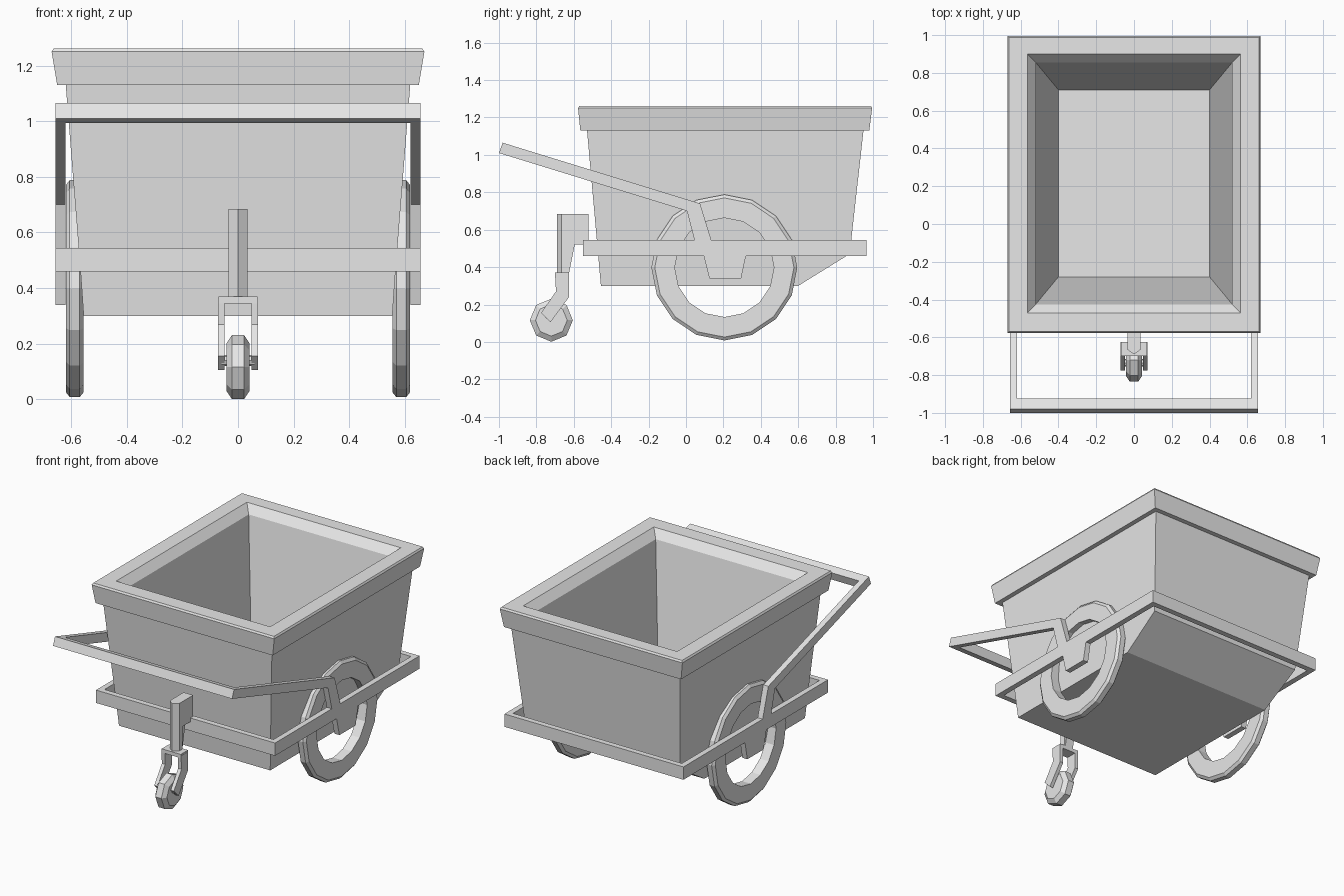
import bpy, bmesh, math

cube = bpy.data.objects.get("Cube")
if cube:
    bpy.data.objects.remove(cube, do_unlink=True)

GREY = (0.8, 0.8, 0.8, 1)
grey = bpy.data.materials.new("plain_grey")
grey.use_nodes = True
grey.diffuse_color = GREY
grey.node_tree.nodes["Principled BSDF"].inputs["Base Color"].default_value = GREY


def finish(name, bm):
    bmesh.ops.recalc_face_normals(bm, faces=bm.faces)
    mesh = bpy.data.meshes.new(name)
    bm.to_mesh(mesh)
    bm.free()
    mesh.materials.append(grey)
    obj = bpy.data.objects.new(name, mesh)
    bpy.context.collection.objects.link(obj)
    return obj


def loft(name, loops, closed=False):
    """Skin a list of point loops; cap the ends, or join last to first."""
    bm = bmesh.new()
    rings = [[bm.verts.new(p) for p in loop] for loop in loops]
    pairs = list(zip(rings, rings[1:]))
    if closed:
        pairs.append((rings[-1], rings[0]))
    else:
        bm.faces.new(rings[0])
        bm.faces.new(rings[-1])
    for a, b in pairs:
        n = len(a)
        for i in range(n):
            j = (i + 1) % n
            bm.faces.new((a[i], a[j], b[j], b[i]))
    return finish(name, bm)


def rect(half_x, y0, y1, z):
    return [(-half_x, y0, z), (half_x, y0, z), (half_x, y1, z), (-half_x, y1, z)]


def plate(name, x0, x1, profile):
    """Side profile of (y, z) points extruded from x0 to x1."""
    return loft(name, [[(x, y, z) for y, z in profile] for x in (x0, x1)])


def box(name, x0, x1, y0, y1, z0, z1):
    return plate(name, x0, x1, [(y0, z0), (y1, z0), (y1, z1), (y0, z1)])


def wheel(name, cx, cy, cz, sides, section, closed):
    """Turn a section of (x offset, radius) points about a sideways axle."""
    angles = [math.tau * i / sides for i in range(sides)]
    return loft(name, [[(cx + dx, cy + r * math.cos(a), cz + r * math.sin(a))
                        for a in angles] for dx, r in section], closed)


# Tub: tapered outside with a sloped back underside, hollow inside
tub_top = rect(0.52, -0.425, 0.855, 1.21)
loft("tub", [
    rect(0.555, -0.455, 0.60, 0.30),
    rect(0.567, -0.47, 0.875, 0.47),
    rect(0.62, -0.53, 0.95, 1.14),
    tub_top,
    rect(0.40, -0.28, 0.71, 0.40),
])

# Rim: thick collar with a softened upper edge and chamfered mouth
loft("tub_rim", [
    rect(0.60, -0.51, 0.93, 1.13),
    rect(0.65, -0.565, 0.98, 1.13),
    rect(0.67, -0.577, 0.995, 1.25),
    rect(0.663, -0.57, 0.988, 1.262),
    rect(0.565, -0.47, 0.90, 1.262),
    tub_top,
], closed=True)

# Belt frame around the tub
BAR_IN, BAR_OUT = 0.62, 0.657
belt = [rect(BAR_OUT, -0.55, 0.965, z) for z in (0.46, 0.545)]
inner = [rect(BAR_IN, -0.513, 0.928, z) for z in (0.545, 0.46)]
loft("belt_frame", belt + inner, closed=True)

# Push handle, axle brackets and large wheels on both sides
for side, s in (("left", 1), ("right", -1)):
    x0, x1 = s * BAR_IN, s * BAR_OUT
    plate(side + "_handle_arm", x0, x1,
          [(-1.0, 1.01), (0.005, 0.70), (0.075, 0.74), (-0.98, 1.065)])
    plate(side + "_handle_post", x0, x1,
          [(0.045, 0.545), (0.135, 0.545), (0.075, 0.74), (0.005, 0.70)])
    plate(side + "_axle_bracket", x0, x1,
          [(0.095, 0.46), (0.125, 0.34), (0.295, 0.34), (0.32, 0.46)])
    wheel(side + "_wheel", s * 0.587, 0.205, 0.398, 16,
          [(-0.032, 0.265), (-0.032, 0.372), (-0.018, 0.39),
           (0.018, 0.39), (0.032, 0.372), (0.032, 0.265)], True)

plate("handle_crossbar", -BAR_IN, BAR_IN,
      [(-1.0, 1.01), (-0.943, 0.993), (-0.925, 1.048), (-0.98, 1.065)])

# Caster stem with a pointed leading edge, a mount block and a brace
stem = [(-0.035, -0.63), (-0.035, -0.665), (0, -0.69), (0.035, -0.665), (0.035, -0.63)]
loft("caster_stem", [[(x, y, z) for x, y in stem] for z in (0.37, 0.685)])
box("caster_mount", -0.035, 0.035, -0.63, -0.52, 0.52, 0.685)
plate("caster_brace", -0.03, 0.03,
      [(-0.63, 0.37), (-0.63, 0.52), (-0.595, 0.52), (-0.625, 0.37)])

# Caster fork: top plate and two bent legs
box("fork_top", -0.07, 0.07, -0.70, -0.625, 0.345, 0.37)
for side, s in (("left", 1), ("right", -1)):
    plate(side + "_fork_leg", s * 0.048, s * 0.072,
          [(-0.70, 0.36), (-0.695, 0.27), (-0.775, 0.155),
           (-0.725, 0.105), (-0.625, 0.24), (-0.625, 0.36)])

# Caster wheel and its axle
wheel("caster_wheel", 0, -0.72, 0.116, 8,
      [(-0.042, 0.085), (-0.022, 0.115), (0.022, 0.115), (0.042, 0.085)], False)
wheel("caster_axle", 0, -0.735, 0.14, 8, [(-0.06, 0.02), (0.06, 0.02)], False)
